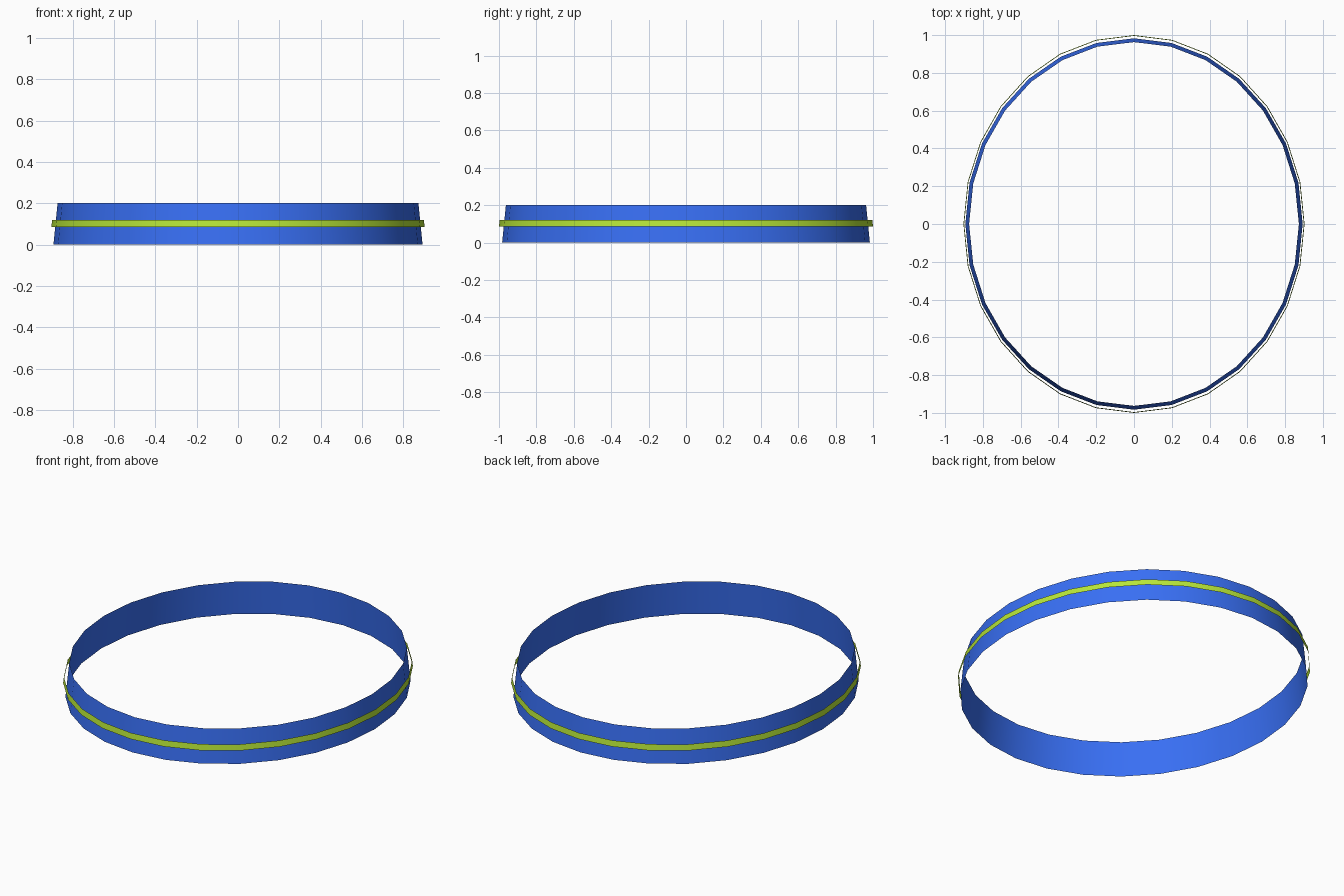
import bpy, bmesh
from math import sin, cos, tau

if "Cube" in bpy.data.objects:
    bpy.data.objects.remove(bpy.data.objects["Cube"])

SIDES = 28


def material(name, rgb):
    m = bpy.data.materials.new(name)
    m.diffuse_color = (*rgb, 1)
    m.use_nodes = True
    m.node_tree.nodes["Principled BSDF"].inputs["Base Color"].default_value = m.diffuse_color
    return m


def open_band(name, lower, upper, mat):
    """Thin elliptical wall between two rings, each (x radius, y radius, z)."""
    bm = bmesh.new()
    rings = [[bm.verts.new((rx * cos(tau * i / SIDES), ry * sin(tau * i / SIDES), z))
              for i in range(SIDES)] for rx, ry, z in (lower, upper)]
    a, b = rings
    for i in range(SIDES):
        j = (i + 1) % SIDES
        bm.faces.new((a[i], a[j], b[j], b[i])).smooth = True
    me = bpy.data.meshes.new(name)
    bm.to_mesh(me)
    bm.free()
    me.materials.append(mat)
    ob = bpy.data.objects.new(name, me)
    bpy.context.collection.objects.link(ob)
    return ob


blue = material("blue", (0.04, 0.16, 0.91))
lime = material("lime", (0.48, 0.80, 0.04))

# Tapered main band
open_band("main_band", (0.893, 0.983, 0.0), (0.873, 0.963, 0.2), blue)
# Narrow stripe floating just outside the band
open_band("stripe", (0.903, 1.0, 0.085), (0.899, 0.996, 0.12), lime)
